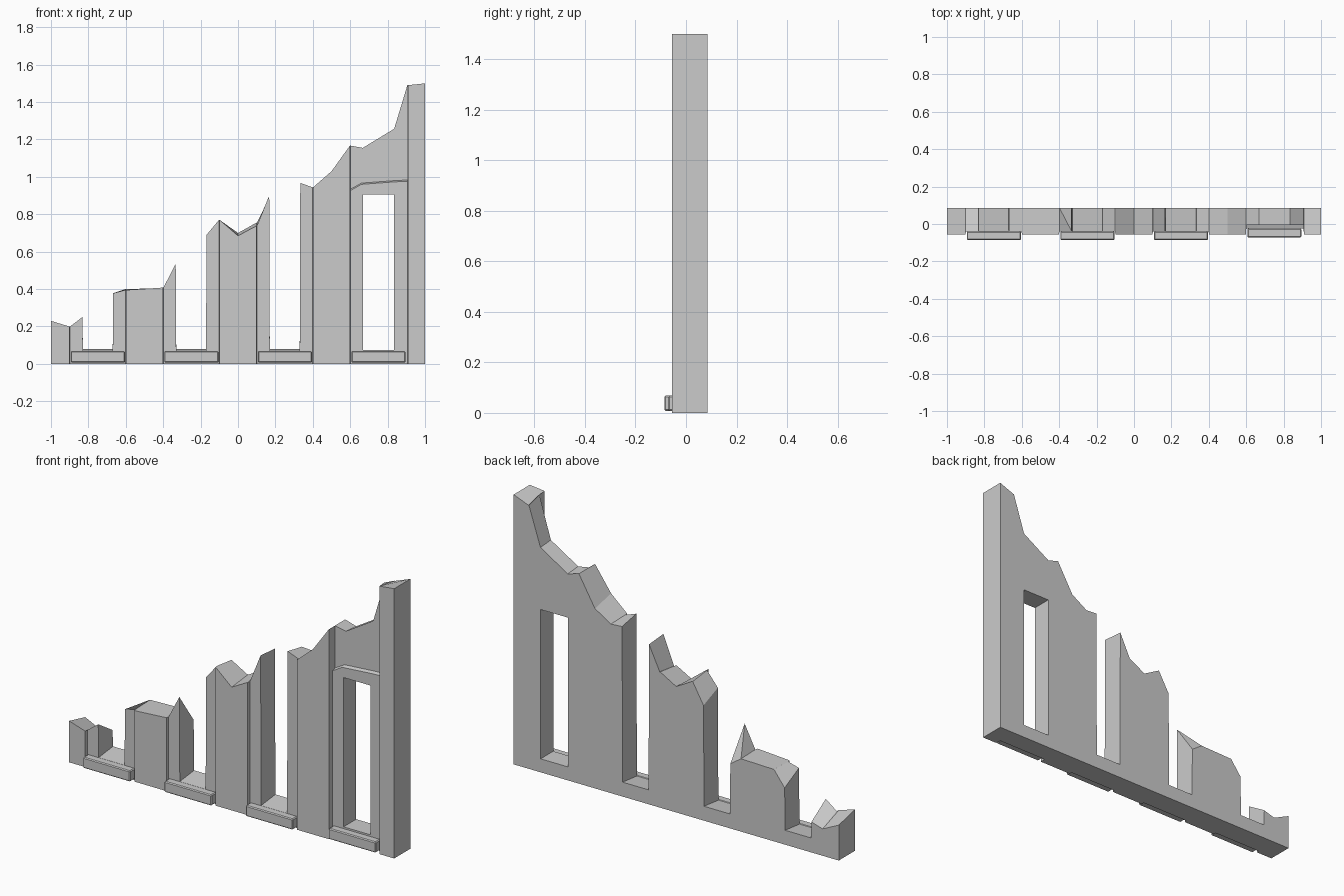
import bpy, bmesh

if "Cube" in bpy.data.objects:
    bpy.data.objects.remove(bpy.data.objects["Cube"])

PILLAR, FRAME, UPPER, BACK = -0.056, -0.04, -0.005, 0.086
STEP = 0.003


def loft(name, sections, back=BACK):
    """Solid from cross-sections (x, front y, front top z, back top z)."""
    bm = bmesh.new()
    rings = []
    for x, yf, zf, zb in sections:
        pts = [(yf, 0), (yf, zf), (back, zb), (back, 0)]
        rings.append([bm.verts.new((x, y, z)) for y, z in pts])
    for a, b in zip(rings, rings[1:]):
        for i in range(4):
            j = (i + 1) % 4
            bm.faces.new((a[i], a[j], b[j], b[i]))
    bm.faces.new(rings[0])
    bm.faces.new(rings[-1])
    bmesh.ops.recalc_face_normals(bm, faces=bm.faces)
    mesh = bpy.data.meshes.new(name)
    bm.to_mesh(mesh)
    bm.free()
    ob = bpy.data.objects.new(name, mesh)
    bpy.context.collection.objects.link(ob)
    return ob


def box(name, lo, hi):
    bpy.ops.mesh.primitive_cube_add(size=1, location=[(a + b) / 2 for a, b in zip(lo, hi)])
    ob = bpy.context.object
    ob.name = name
    ob.scale = [b - a for a, b in zip(lo, hi)]
    bpy.ops.object.transform_apply(location=False, rotation=False, scale=True)
    return ob


# Broken skyline: x, front height, back height, and what starts there
# (enter = into recessed bay, leave = back to pillar, gap/end = window opening)
skyline = [
    (-1, .23, .197, ""), (-.9, .2, .15, "enter"), (-.832, .25, .17, "gap"),
    (-.667, .378, .315, "end"), (-.6, .395, .4, "leave"), (-.4, .408, .405, "enter"),
    (-.333, .535, .36, "gap"), (-.168, .69, .64, "end"), (-.1, .77, .755, "leave"),
    (0, .685, .7, ""), (.1, .738, .755, "enter"), (.167, .9, .89, "gap"),
    (.333, .968, .945, "end"), (.4, .944, .94, "leave"), (.5, 1.03, 1.0, ""),
    (.6, 1.167, 1.167, "enter"), (.667, 1.155, 1.148, ""), (.835, 1.257, 1.25, ""),
    (.907, 1.49, 1.465, "leave"), (1, 1.5, 1.5, ""),
]
sections, y = [], PILLAR
for x, zf, zb, kind in skyline:
    if kind in ("enter", "leave"):
        sections.append((x - STEP / 2, y, zf, zb))
        y = PILLAR if kind == "leave" else (UPPER if x > .5 else FRAME)
        sections.append((x + STEP / 2, y, zf, zb))
    elif kind == "gap":
        sections += [(x, y, zf, zb), (x + STEP, y, .066, .08)]
    elif kind == "end":
        sections += [(x - STEP, y, .066, .08), (x, y, zf, zb)]
    else:
        sections.append((x, y, zf, zb))
wall = loft("ruined_wall", sections)

# Surround of the one intact window, merged into the wall, then the opening
trim = loft("window_surround", [(.59, -.025, .92, .935), (.66, -.025, .96, .972),
                                (.835, -.025, .973, .985), (.915, -.025, .977, .989)], back=.01)
cutter = box("window_cutter", (.667, -.3, .075), (.834, .3, .905))
for op, ob in (("UNION", trim), ("DIFFERENCE", cutter)):
    mod = wall.modifiers.new(op.lower(), "BOOLEAN")
    mod.operation, mod.object, mod.solver = op, ob, "EXACT"
    ob.hide_render = True
    ob.hide_set(True)

# Projecting window sills
for i, x in enumerate((-.9, -.4, .1, .6)):
    back = -.025 if i == 3 else FRAME
    sill = box(f"window_sill_{i + 1}", (x + .006, back - .046, .008), (x + .296, back, .068))
    bev = sill.modifiers.new("bevel", "BEVEL")
    bev.width, bev.segments = .005, 1
